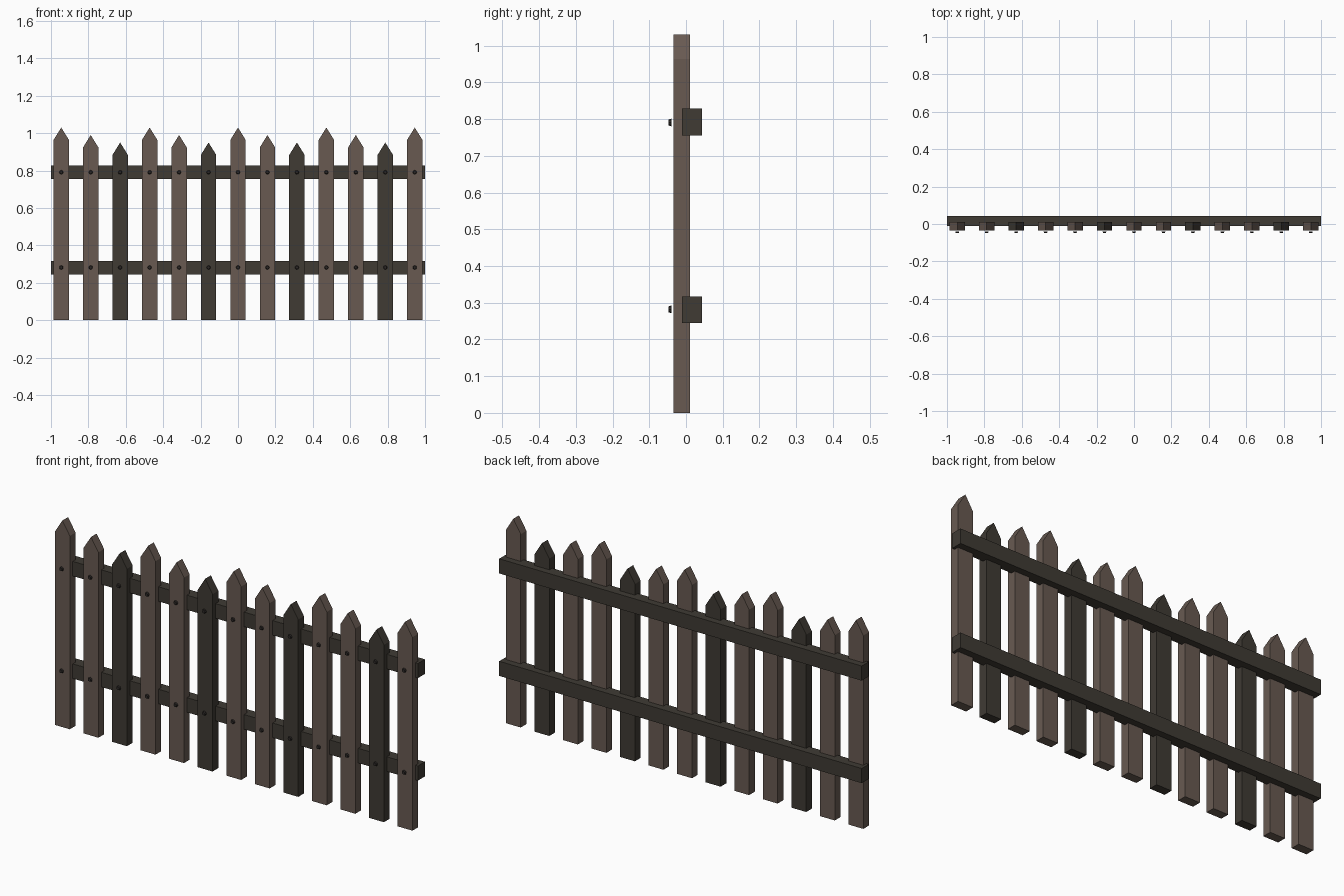
import bpy
import bmesh
from math import pi
from mathutils import Matrix

cube = bpy.data.objects.get("Cube")
if cube:
    bpy.data.objects.remove(cube, do_unlink=True)


def material(name, colour):
    mat = bpy.data.materials.new(name)
    mat.use_nodes = True
    rgba = (*colour, 1)
    mat.diffuse_color = rgba
    mat.node_tree.nodes["Principled BSDF"].inputs["Base Color"].default_value = rgba
    return mat


brown = material("weathered brown wood", (0.138, 0.102, 0.083))
dark = material("dark wood", (0.050, 0.043, 0.034))
iron = material("dark iron", (0.026, 0.022, 0.020))


def finish(bm, name, mat):
    bmesh.ops.recalc_face_normals(bm, faces=bm.faces)
    mesh = bpy.data.meshes.new(name)
    bm.to_mesh(mesh)
    bm.free()
    mesh.materials.append(mat)
    obj = bpy.data.objects.new(name, mesh)
    bpy.context.collection.objects.link(obj)
    return obj


def prism(name, outline, y0, y1, mat):
    """Extrude an x-z outline from y0 back to y1."""
    bm = bmesh.new()
    face = bm.faces.new([bm.verts.new((x, y0, z)) for x, z in outline])
    ext = bmesh.ops.extrude_face_region(bm, geom=[face])
    verts = [v for v in ext["geom"] if isinstance(v, bmesh.types.BMVert)]
    bmesh.ops.translate(bm, verts=verts, vec=(0, y1 - y0, 0))
    return finish(bm, name, mat)


def nail(name, x, z):
    """Short tapered stud facing the front."""
    bm = bmesh.new()
    bmesh.ops.create_cone(bm, cap_ends=True, segments=8, radius1=0.011,
                          radius2=0.008, depth=0.008,
                          matrix=Matrix.Translation((x, -0.043, z)) @ Matrix.Rotation(pi / 2, 4, "X"))
    return finish(bm, name, iron)


# Pointed pickets in a repeating tall, middle, short pattern, with two nails each
COUNT, SPACING, HALF = 13, 0.1575, 0.041
for i in range(COUNT):
    x = (i - (COUNT - 1) / 2) * SPACING
    top = 1.03 - 0.04 * (i % 3)
    shoulder = top - 0.066
    outline = [(x - HALF, 0), (x + HALF, 0), (x + HALF, shoulder),
               (x, top), (x - HALF, shoulder)]
    prism(f"picket_{i + 1}", outline, -0.034, 0.011, dark if i % 3 == 2 else brown)
    for level, z in (("lower", 0.282), ("upper", 0.791)):
        nail(f"{level}_nail_{i + 1}", x, z)

# Horizontal rails behind the pickets
for level, z in (("lower", 0.281), ("upper", 0.792)):
    h = 0.0365
    prism(f"{level}_rail", [(-1, z - h), (1, z - h), (1, z + h), (-1, z + h)],
          -0.011, 0.044, dark)
